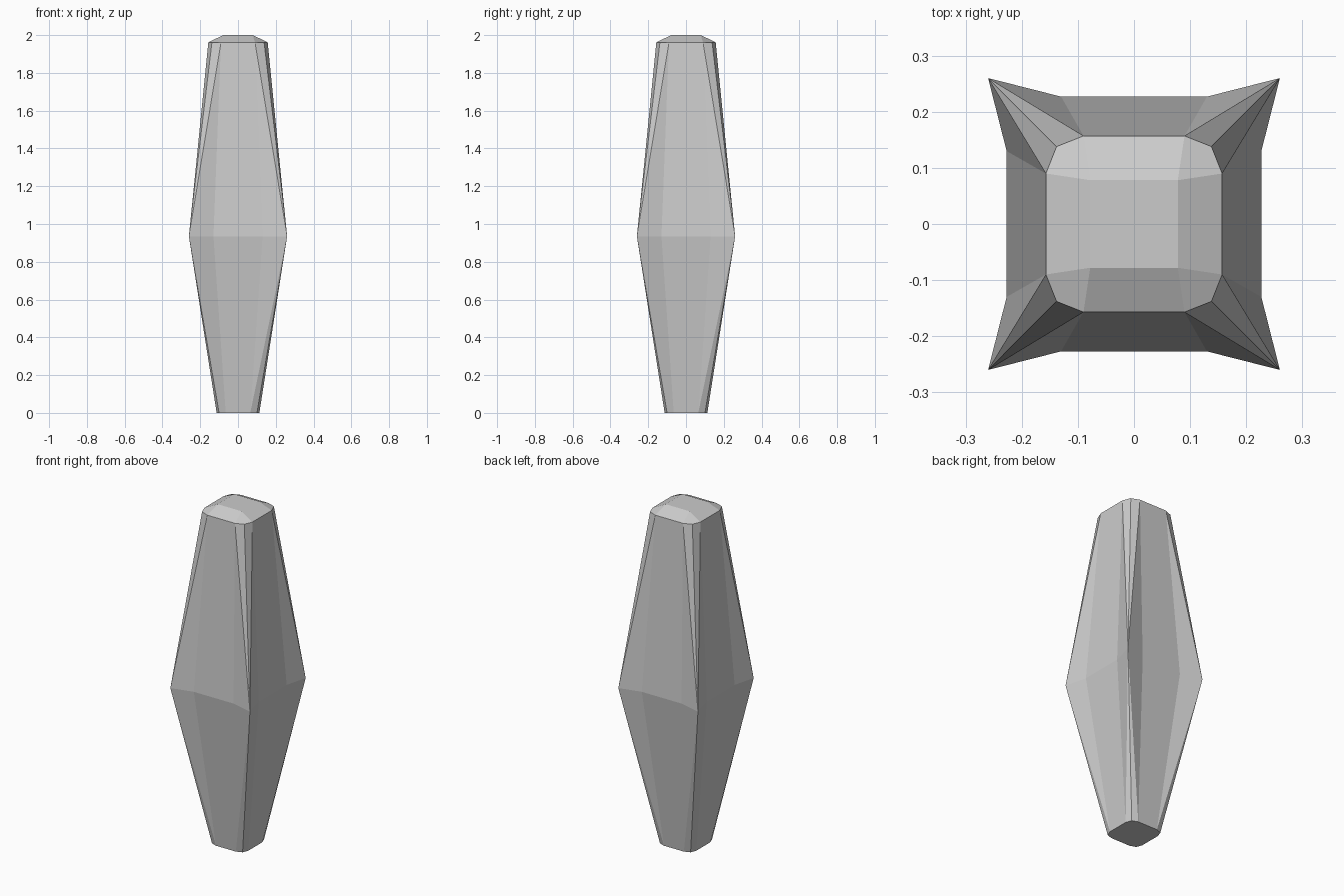
import bpy
import bmesh

cube = bpy.data.objects.get("Cube")
if cube:
    bpy.data.objects.remove(cube)

# Plain grey stone
stone = bpy.data.materials.new("grey stone")
stone.use_nodes = True
GREY = (0.6, 0.6, 0.6, 1)
stone.diffuse_color = GREY
stone.node_tree.nodes["Principled BSDF"].inputs["Base Color"].default_value = GREY

bm = bmesh.new()


def ring(z, side, half, corner):
    """Twelve points: each quarter turn gives side end, corner, side end."""
    points = []
    for c, s in ((1, 0), (0, 1), (-1, 0), (0, -1)):
        for x, y in ((side, half), (corner, corner), (half, side)):
            points.append(bm.verts.new((c * x - s * y, s * x + c * y, z)))
    return points


def bridge(low, high, wide_is_low):
    """Join two rings, splitting corner quads from the wide ring's corner."""
    for i in range(12):
        j = (i + 1) % 12
        a, b, c, d = low[i], low[j], high[j], high[i]
        if i % 3 == 2:
            bm.faces.new((a, b, c, d))
        elif (i % 3 == 1) == wide_is_low:
            bm.faces.new((a, b, c))
            bm.faces.new((a, c, d))
        else:
            bm.faces.new((a, b, d))
            bm.faces.new((b, c, d))


# Tapered shaft with a flared waist
foot = ring(0, 0.113, 0.065, 0.1)
waist = ring(0.935, 0.227, 0.13, 0.26)
shoulder = ring(1.962, 0.157, 0.09, 0.138)
bridge(foot, waist, False)
bridge(waist, shoulder, True)
bm.faces.new(foot[::-1])

# Chamfered cap with a square top
top = [bm.verts.new((x, y, 2)) for x, y in
       ((0.078, 0.078), (-0.078, 0.078), (-0.078, -0.078), (0.078, -0.078))]
bm.faces.new(top)
for q in range(4):
    a, b, c = shoulder[q * 3:q * 3 + 3]
    after = shoulder[(q * 3 + 3) % 12]
    bm.faces.new((a, b, c, top[q]))
    bm.faces.new((c, after, top[(q + 1) % 4], top[q]))

bmesh.ops.recalc_face_normals(bm, faces=bm.faces)
mesh = bpy.data.meshes.new("stone_pillar")
bm.to_mesh(mesh)
bm.free()
mesh.materials.append(stone)
pillar = bpy.data.objects.new("stone_pillar", mesh)
bpy.context.collection.objects.link(pillar)
